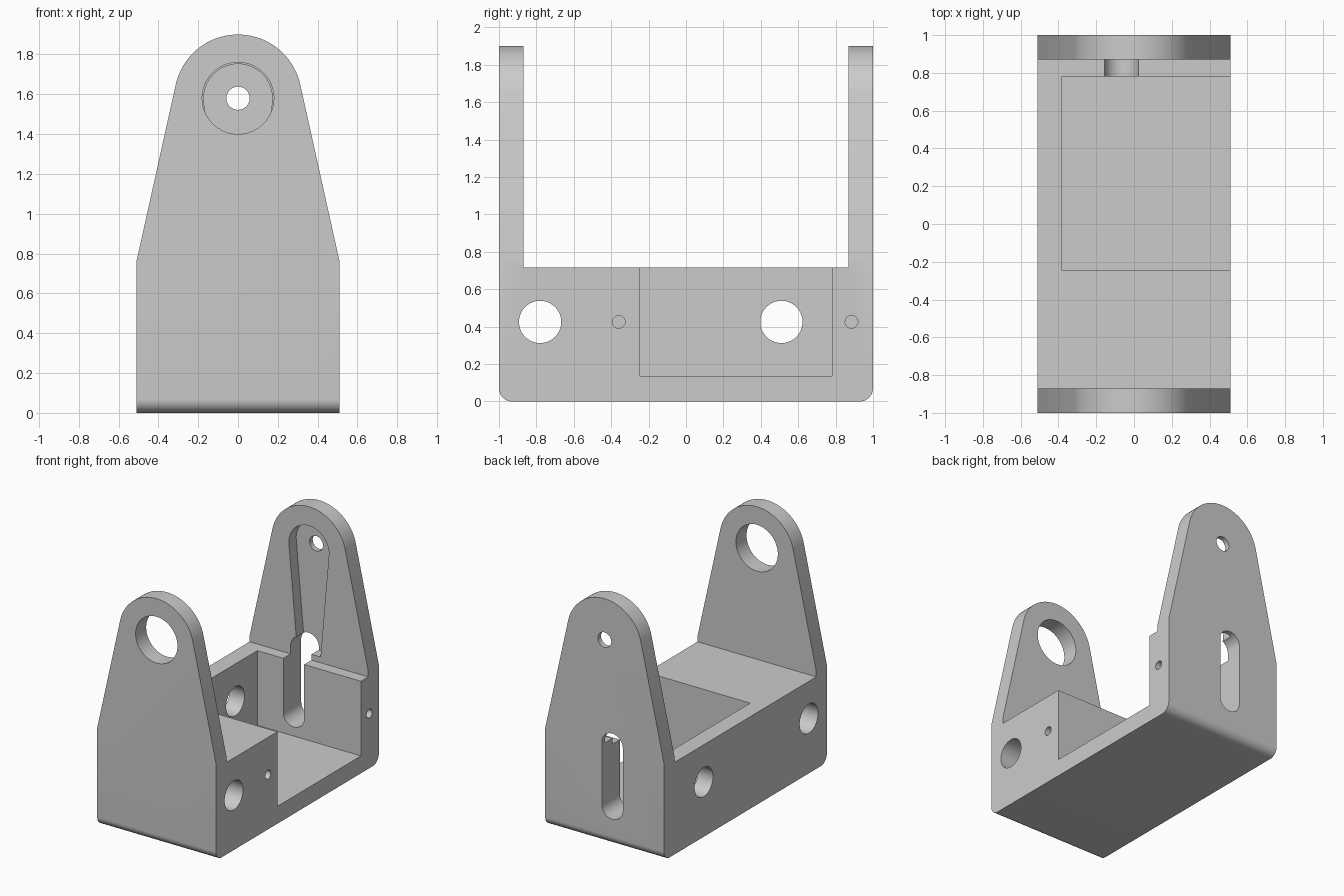
import bpy
import bmesh
from math import atan2, acos, hypot, pi, cos, sin
from mathutils import Vector

cube = bpy.data.objects.get("Cube")
if cube:
    bpy.data.objects.remove(cube, do_unlink=True)

grey = bpy.data.materials.new("plain grey")
grey.use_nodes = True
colour = (0.6, 0.6, 0.6, 1)
grey.diffuse_color = colour
grey.node_tree.nodes["Principled BSDF"].inputs["Base Color"].default_value = colour


def arc(cu, cz, r, start, end, steps=32):
    angles = [start + (end - start) * i / steps for i in range(steps + 1)]
    return [(cu + r * cos(a), cz + r * sin(a)) for a in angles]


def circle(cu, cz, r):
    return arc(cu, cz, r, 0, 2 * pi, 64)[:-1]


def tapered_top(half_width, base, centre, r):
    """Straight sides rising from a base and running tangent into a round top."""
    du, dz = half_width, base - centre
    a = atan2(dz, du) + acos(min(1, r / hypot(du, dz)))
    return [(half_width, base)] + arc(0, centre, r, a, pi - a, 48) + [(-half_width, base)]


def prism(name, outline, axis, start, end):
    """Extrude an outline along x (outline is y, z) or along y (outline is x, z)."""
    bm = bmesh.new()
    place = (lambda u, z: (start, u, z)) if axis == "x" else (lambda u, z: (u, start, z))
    face = bm.faces.new([bm.verts.new(place(u, z)) for u, z in outline])
    moved = bmesh.ops.extrude_face_region(bm, geom=[face])["geom"]
    step = Vector((end - start, 0, 0)) if axis == "x" else Vector((0, end - start, 0))
    bmesh.ops.translate(bm, vec=step, verts=[v for v in moved if isinstance(v, bmesh.types.BMVert)])
    bmesh.ops.recalc_face_normals(bm, faces=bm.faces)
    mesh = bpy.data.meshes.new(name)
    bm.to_mesh(mesh)
    bm.free()
    mesh.materials.append(grey)
    obj = bpy.data.objects.new(name, mesh)
    bpy.context.collection.objects.link(obj)
    return obj


def combine(target, tool, operation="DIFFERENCE"):
    """Apply a boolean and discard its tool."""
    mod = target.modifiers.new("boolean", "BOOLEAN")
    mod.operation, mod.solver, mod.object = operation, "EXACT", tool
    bpy.context.view_layer.update()
    evaluated = target.evaluated_get(bpy.context.evaluated_depsgraph_get())
    mesh = bpy.data.meshes.new_from_object(evaluated)
    target.modifiers.clear()
    target.data = mesh
    bpy.data.objects.remove(tool, do_unlink=True)


# U-shaped bracket with rounded lower edges
top, inner, height, fillet = 0.715, 0.87, 1.95, 0.07
side = arc(-1 + fillet, fillet, fillet, pi, 1.5 * pi, 12)
side += arc(1 - fillet, fillet, fillet, -pi / 2, 0, 12)
side += [(1, height), (inner, height), (inner, top), (-inner, top), (-inner, height), (-1, height)]
bracket = prism("bracket", side, "x", -0.7, 0.7)

# Tapered, round-topped front outline
pivot = 1.58
outline = [(-0.51, -0.1), (0.51, -0.1)] + tapered_top(0.51, 0.76, pivot, 0.32)
combine(bracket, prism("outline_cutter", outline, "y", -1.1, 1.1), "INTERSECT")

# Open-sided pocket
pocket = [(-0.245, 0.135), (0.78, 0.135), (0.78, 0.9), (-0.245, 0.9)]
combine(bracket, prism("pocket_cutter", pocket, "x", -0.38, 0.7))

# Cross holes and blind screw holes along x
for y in (-0.78, 0.51):
    combine(bracket, prism("cross_hole_cutter", circle(y, 0.425, 0.113), "x", -0.7, 0.7))
for y in (-0.36, 0.885):
    combine(bracket, prism("screw_hole_cutter", circle(y, 0.425, 0.034), "x", 0.21, 0.7))

# Pivot holes in the front and back uprights
combine(bracket, prism("front_hole_cutter", circle(0, pivot, 0.18), "y", -1.1, -0.7))
combine(bracket, prism("back_hole_cutter", circle(0, pivot, 0.058), "y", 0.7, 1.1))

# Tapered recess on the inside of the back upright
combine(bracket, prism("recess_cutter", tapered_top(0.1, 0.76, pivot, 0.172), "y", 0.75, 0.96))

# Round-ended slot through the back
slot = arc(-0.067, 0.78, 0.09, 0, pi) + arc(-0.067, 0.295, 0.09, pi, 2 * pi)
combine(bracket, prism("slot_cutter", slot, "y", 0.7, 1.1))

# Smooth the curved walls while keeping edges crisp
bpy.ops.object.select_all(action="DESELECT")
bracket.select_set(True)
bpy.context.view_layer.objects.active = bracket
bpy.ops.object.shade_smooth_by_angle(angle=0.4)
